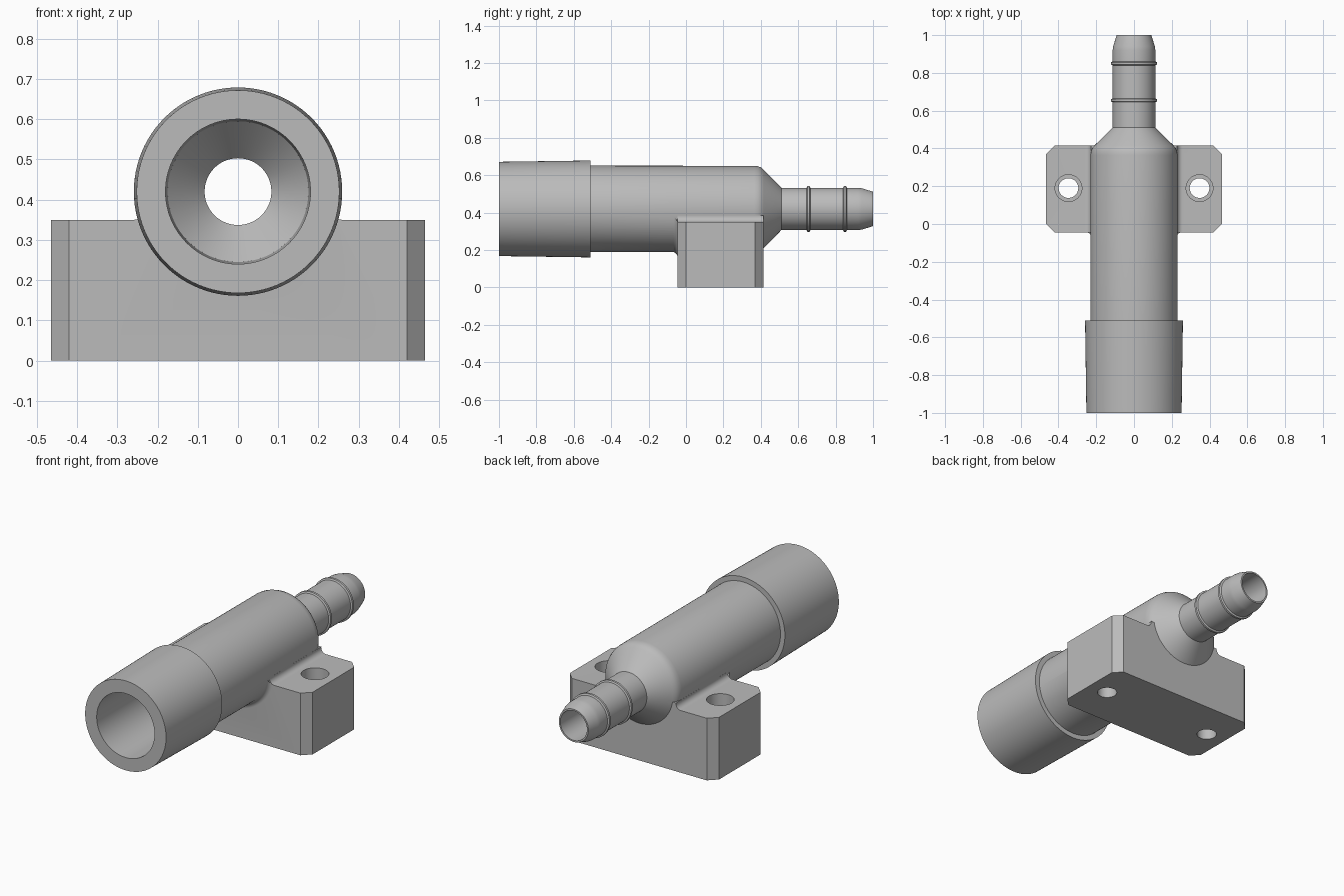
import bpy, bmesh, math

if "Cube" in bpy.data.objects:
    bpy.data.objects.remove(bpy.data.objects["Cube"])

AXIS_Z = 0.42      # height of the tube axis
BODY_R = 0.231     # tube radius
TOP_Z = 0.35       # top of the mounting block
Y0, Y1 = -0.045, 0.415
FILLET = 0.03

grey = bpy.data.materials.new("grey plastic")
grey.diffuse_color = (0.5, 0.5, 0.5, 1)
grey.use_nodes = True
grey.node_tree.nodes["Principled BSDF"].inputs["Base Color"].default_value = grey.diffuse_color


def loft(name, rings):
    """Solid skinned through rings with equal point counts, capped at both ends."""
    bm = bmesh.new()
    loops = [[bm.verts.new(p) for p in ring] for ring in rings]
    n = len(loops[0])
    for a, b in zip(loops, loops[1:]):
        for i in range(n):
            j = (i + 1) % n
            bm.faces.new((a[i], a[j], b[j], b[i]))
    bm.faces.new(loops[0])
    bm.faces.new(loops[-1])
    bmesh.ops.recalc_face_normals(bm, faces=bm.faces)
    me = bpy.data.meshes.new(name)
    bm.to_mesh(me)
    bm.free()
    me.materials.append(grey)
    ob = bpy.data.objects.new(name, me)
    bpy.context.collection.objects.link(ob)
    return ob


def lathe_y(name, profile, n=96):
    """Solid of revolution about the tube axis from (y, radius) pairs."""
    ang = [2 * math.pi * i / n for i in range(n)]
    return loft(name, [[(r * math.cos(a), y, AXIS_Z + r * math.sin(a)) for a in ang]
                       for y, r in profile])


def lathe_z(name, x, y, profile, n=48):
    """Upright solid of revolution from (z, radius) pairs."""
    ang = [2 * math.pi * i / n for i in range(n)]
    return loft(name, [[(x + r * math.cos(a), y + r * math.sin(a), z) for a in ang]
                       for z, r in profile])


def combine(target, tool, operation):
    bpy.context.view_layer.objects.active = target
    mod = target.modifiers.new("combine", 'BOOLEAN')
    mod.operation, mod.object, mod.solver = operation, tool, 'EXACT'
    bpy.ops.object.modifier_apply(modifier=mod.name)
    bpy.data.objects.remove(tool)


# Tube: tapered collar, body, rounded shoulder, cone and hose tail with two ribs
profile = [(-1, 0.252), (-0.51, 0.259), (-0.51, 0.2315), (0.365, 0.2305)]
profile += [(0.385, 0.228), (0.402, 0.221), (0.415, 0.21), (0.51, 0.113)]
for y in (0.655, 0.85):
    profile += [(y - 0.01, 0.113), (y - 0.006, 0.122), (y + 0.006, 0.122), (y + 0.01, 0.113)]
profile += [(0.92, 0.113), (0.94, 0.1105), (1.0, 0.092)]
fitting = lathe_y("hose_fitting", profile)

# Concave fillet between the block top and the tube, as (x, z) points
drop = TOP_Z + FILLET - AXIS_Z
cx, cz = math.sqrt((BODY_R + FILLET) ** 2 - drop ** 2), TOP_Z + FILLET
end = math.atan2(-drop, -cx) % (2 * math.pi)
arc = []
for i in range(9):
    a = 1.5 * math.pi + (end - 1.5 * math.pi) * i / 8
    arc.append((cx + FILLET * math.cos(a), cz + FILLET * math.sin(a)))

# Mounting block with fillets along the top and chamfered upright corners
half = [(0.465, 0), (0.465, TOP_Z)] + arc
section = half + [(-x, z) for x, z in reversed(half)]
block = loft("mounting_block", [[(x, y, z) for x, z in section] for y in (Y0, Y1)])
bm = bmesh.new()
bm.from_mesh(block.data)
corners = [e for e in bm.edges
           if all(abs(abs(v.co.x) - 0.465) < 1e-4 for v in e.verts)
           and abs(e.verts[0].co.z - e.verts[1].co.z) > 0.1]
bmesh.ops.bevel(bm, geom=corners, offset=0.045, offset_type='OFFSET', segments=1,
                affect='EDGES', profile=0.5)
bm.to_mesh(block.data)
bm.free()

# Flare where the tube meets the front of the block, mitred to the top fillets
rings = []
for i in range(9):
    t = math.pi / 2 * i / 8
    y = Y0 - FILLET + FILLET * math.sin(t)
    r = BODY_R - 0.0015 + FILLET * (1 - math.cos(t))
    x, z = min(arc, key=lambda p: abs(math.hypot(p[0], p[1] - AXIS_Z) - r))
    a0 = math.atan2(z - AXIS_Z, x)
    a1 = -math.pi - a0
    angles = [a0 + (a1 - a0) * k / 48 for k in range(49)]
    rings.append([(r * math.cos(a), y, AXIS_Z + r * math.sin(a)) for a in angles])
rings.append([(x, 0.03, z) for x, y, z in rings[-1]])
flare = loft("front_flare", rings)

combine(block, flare, 'UNION')
combine(fitting, block, 'UNION')

# Tapered bore narrowing to the hose passage
bore = lathe_y("bore_cutter", [(-1.1, 0.1805), (0.36, 0.175), (0.46, 0.083), (1.1, 0.083)])
combine(fitting, bore, 'DIFFERENCE')

# Counterbored screw holes
for x in (-0.347, 0.347):
    hole = lathe_z("screw_hole_cutter", x, 0.19,
                   [(-0.1, 0.052), (0.15, 0.052), (0.15, 0.071), (0.5, 0.071)])
    combine(fitting, hole, 'DIFFERENCE')

# Smooth round surfaces, sharp edges
bpy.ops.object.select_all(action='DESELECT')
fitting.select_set(True)
bpy.context.view_layer.objects.active = fitting
bpy.ops.object.shade_smooth_by_angle(angle=math.radians(30))
